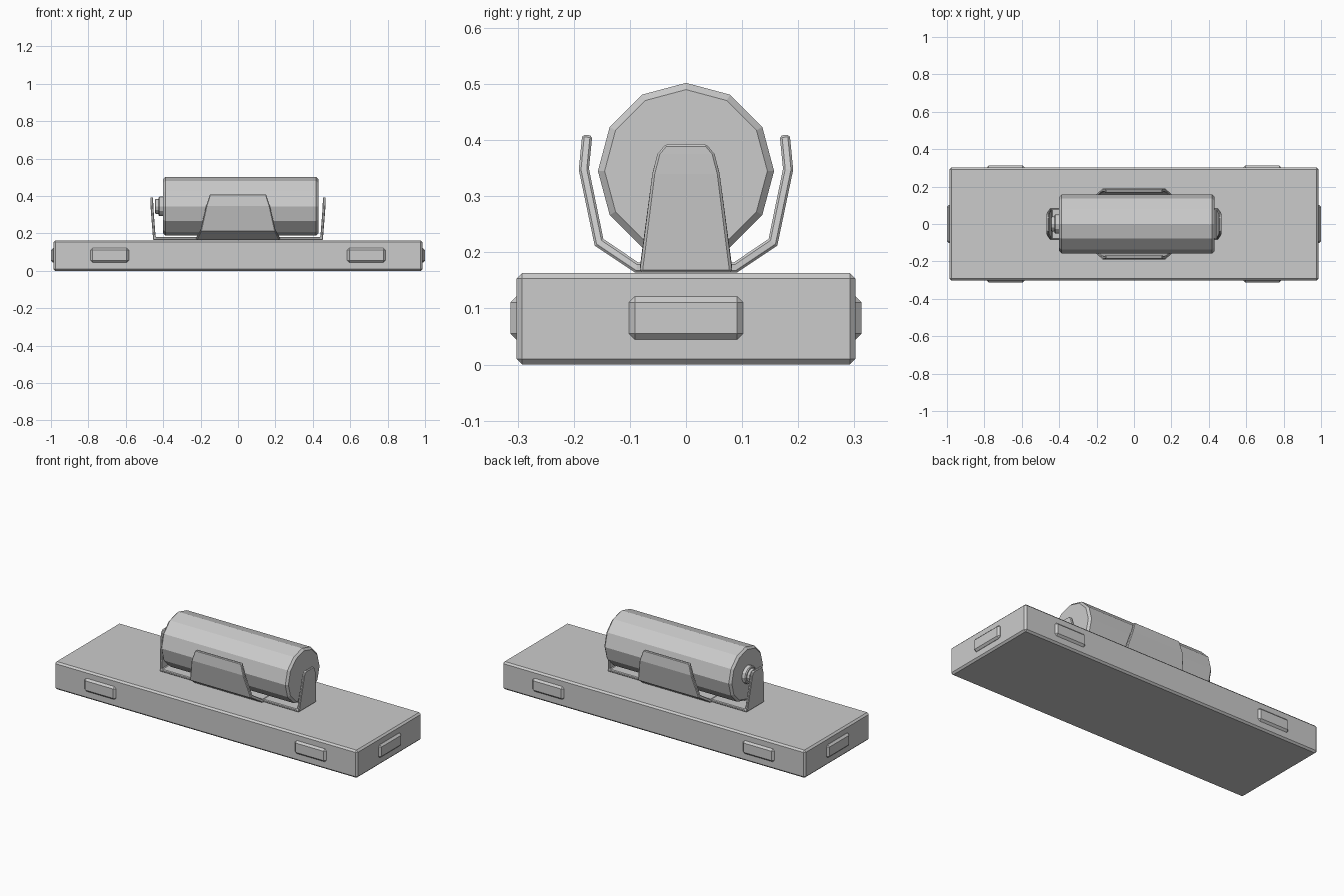
import bpy, bmesh, math
from mathutils import Matrix

if "Cube" in bpy.data.objects:
    bpy.data.objects.remove(bpy.data.objects["Cube"])


def finish(name, bm, bevel=0.0, solid=0.0):
    bmesh.ops.recalc_face_normals(bm, faces=bm.faces)
    me = bpy.data.meshes.new(name)
    bm.to_mesh(me)
    bm.free()
    ob = bpy.data.objects.new(name, me)
    bpy.context.collection.objects.link(ob)
    if solid:
        m = ob.modifiers.new("Solidify", 'SOLIDIFY')
        m.thickness, m.offset, m.use_even_offset = solid, 0, True
    if bevel:
        m = ob.modifiers.new("Bevel", 'BEVEL')
        m.width, m.segments, m.limit_method = bevel, 1, 'ANGLE'
        m.angle_limit = math.radians(50)
    return ob


def box(name, centre, size, bevel):
    bm = bmesh.new()
    bmesh.ops.create_cube(bm, size=1, matrix=Matrix.Translation(centre)
                          @ Matrix.Diagonal((*size, 1)))
    return finish(name, bm, bevel)


def lathe(name, profile, z, sides):
    """Revolve (x, radius) points around a lengthwise axis at height z."""
    bm = bmesh.new()
    rings = []
    for x, r in profile:
        rings.append([bm.verts.new((x, r * math.sin(2 * math.pi * i / sides),
                                    z + r * math.cos(2 * math.pi * i / sides)))
                      for i in range(sides)])
    for a, b in zip(rings, rings[1:]):
        for i in range(sides):
            j = (i + 1) % sides
            bm.faces.new((a[i], a[j], b[j], b[i]))
    bm.faces.new(rings[0])
    bm.faces.new(rings[-1])
    return finish(name, bm)


def strap(name, half, thick, along_x):
    """Bent sheet from (distance, height, half width) stations, mirrored."""
    stations = [(-u, z, w) for u, z, w in reversed(half)] + half
    bm = bmesh.new()
    rows = []
    for u, z, w in stations:
        rows.append([bm.verts.new((u, s * w, z) if along_x else (s * w, u, z))
                     for s in (-1, 1)])
    for a, b in zip(rows, rows[1:]):
        bm.faces.new((a[0], a[1], b[1], b[0]))
    return finish(name, bm, 0.004, thick)


# Base slab
box("base", (0, 0, 0.0815), (1.974, 0.604, 0.163), 0.01)

# Raised pads on the sides and ends
for s in (-1, 1):
    for x in (-0.686, 0.686):
        box("side_pad", (x, s * 0.293, 0.083), (0.204, 0.04, 0.077), 0.011)
    box("end_pad", (s * 0.98, 0, 0.083), (0.04, 0.204, 0.077), 0.011)

# Cylindrical cell with chamfered ends, and its terminal
lathe("cell", [(-0.40, 0.145), (-0.388, 0.157), (0.418, 0.157), (0.43, 0.145)],
      0.345, 12)
lathe("terminal", [(-0.395, 0.052), (-0.42, 0.052), (-0.425, 0.047),
                   (-0.425, 0.04), (-0.44, 0.04), (-0.443, 0.036)], 0.345, 12)

# Lengthwise holder with upright end contacts
strap("end_bracket", [(0.447, 0.172, 0.082), (0.460, 0.34, 0.06),
                      (0.461, 0.375, 0.051), (0.461, 0.393, 0.036)],
      0.015, True)

# Crosswise holder with clip arms hugging the cell
strap("clip_arms", [(0.088, 0.173, 0.224), (0.155, 0.218, 0.2),
                    (0.182, 0.348, 0.17), (0.176, 0.409, 0.15)],
      0.018, False)
